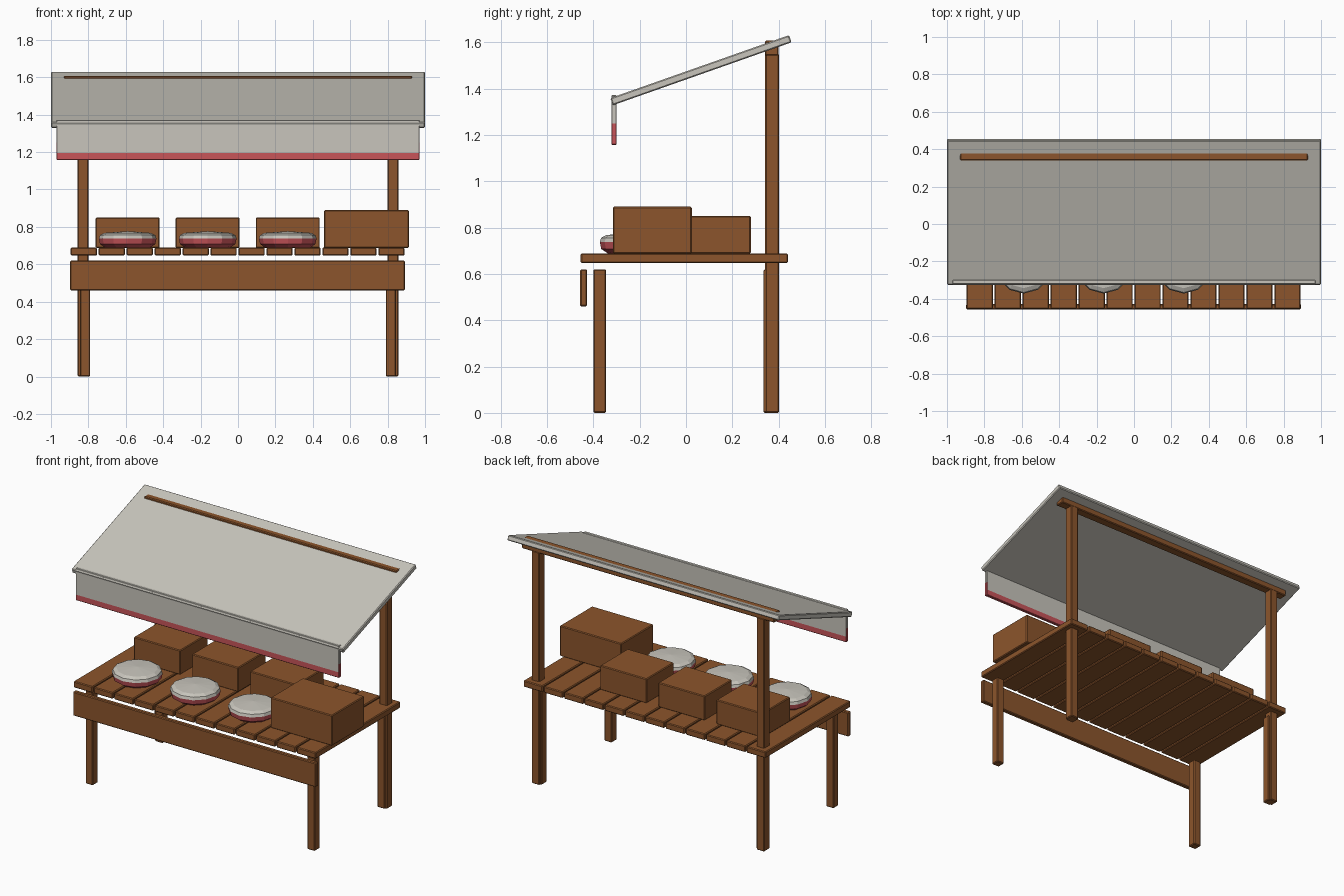
import bpy, bmesh, math
from mathutils import Matrix

if "Cube" in bpy.data.objects:
    bpy.data.objects.remove(bpy.data.objects["Cube"])


def material(name, rgb):
    m = bpy.data.materials.new(name)
    m.diffuse_color = (*rgb, 1)
    m.use_nodes = True
    m.node_tree.nodes["Principled BSDF"].inputs["Base Color"].default_value = m.diffuse_color
    return m


WOOD = material("brown_wood", (0.262, 0.091, 0.025))
CLOTH = material("pale_grey_cloth", (0.578, 0.558, 0.503))
RED = material("faded_red", (0.578, 0.089, 0.102))


def finish(name, bm, mats):
    bmesh.ops.recalc_face_normals(bm, faces=bm.faces)
    me = bpy.data.meshes.new(name)
    bm.to_mesh(me)
    bm.free()
    for m in mats:
        me.materials.append(m)
    ob = bpy.data.objects.new(name, me)
    bpy.context.collection.objects.link(ob)
    return ob


def box_mesh(x, y, z, bevel=0.005):
    """Bevelled box from (min, max) ranges."""
    bm = bmesh.new()
    bmesh.ops.create_cube(bm, size=1)
    for v in bm.verts:
        for i, (a, b) in enumerate((x, y, z)):
            v.co[i] = a if v.co[i] < 0 else b
    if bevel:
        bmesh.ops.bevel(bm, geom=bm.edges[:], offset=bevel, segments=1, affect='EDGES')
    return bm


def box(name, x, y, z, mat=WOOD, bevel=0.005):
    return finish(name, box_mesh(x, y, z, bevel), [mat])


# table top slats
pitch = 0.1495
for i in range(12):
    c = (i - 5.5) * pitch - 0.002
    box(f"table_slat_{i + 1}", (c - 0.07, c + 0.07), (-0.455, 0.44), (0.647, 0.689))

# legs and tall back posts
for s, side in ((-1, "left"), (1, "right")):
    leg = sorted((s * 0.79, s * 0.845))
    post = sorted((s * 0.80, s * 0.857))
    box(f"front_leg_{side}", leg, (-0.40, -0.345), (0, 0.62))
    box(f"back_leg_{side}", leg, (0.335, 0.39), (0, 0.62))
    box(f"back_post_{side}", post, (0.342, 0.402), (0, 1.55))

# front apron and roof beam
box("front_apron", (-0.897, 0.892), (-0.457, -0.427), (0.46, 0.62))
box("roof_beam", (-0.93, 0.93), (0.34, 0.40), (1.543, 1.607))

# sloping canopy
bm = box_mesh((-1, 1), (-0.409, 0.409), (-0.0165, 0.0165))
bmesh.ops.transform(bm, verts=bm.verts, matrix=Matrix.Translation((0, 0.0645, 1.4795))
                    @ Matrix.Rotation(math.radians(19.4), 4, 'X'))
finish("canopy", bm, [CLOTH])

# hanging valance: red hem, with the red reaching higher on the ends
bm = box_mesh((-0.97, 0.97), (-0.322, -0.30), (1.157, 1.372), 0.003)
for z in (1.195, 1.25):
    bmesh.ops.bisect_plane(bm, geom=bm.verts[:] + bm.edges[:] + bm.faces[:],
                           plane_co=(0, 0, z), plane_no=(0, 0, 1))
bm.normal_update()
for f in bm.faces:
    limit = 1.25 if abs(f.normal.x) > 0.5 else 1.195
    f.material_index = int(f.calc_center_median().z < limit)
finish("valance", bm, [CLOTH, RED])

# crates
for i, x in enumerate((-0.59, -0.162, 0.266)):
    box(f"small_crate_{i + 1}", (x - 0.171, x + 0.171), (-0.01, 0.28), (0.687, 0.85))
box("large_crate", (0.46, 0.913), (-0.315, 0.025), (0.687, 0.89))

# round twelve-sided tubs: red below, pale lid above
PROFILE = ((0.12, 0.689), (0.148, 0.708), (0.154, 0.738), (0.148, 0.756), (0.125, 0.768))
for i, x in enumerate((-0.59, -0.162, 0.266)):
    bm = bmesh.new()
    rings = []
    for r, z in PROFILE:
        rings.append([bm.verts.new((x + r * math.cos(k * math.pi / 6),
                                    -0.218 + r * math.sin(k * math.pi / 6), z))
                      for k in range(12)])
    top = bm.verts.new((x, -0.218, 0.777))
    bm.faces.new(rings[0])
    for k in range(12):
        n = (k + 1) % 12
        for a, b in zip(rings, rings[1:]):
            bm.faces.new((a[k], a[n], b[n], b[k]))
        bm.faces.new((rings[-1][k], rings[-1][n], top))
    for f in bm.faces:
        f.material_index = int(f.calc_center_median().z < 0.74)
    finish(f"round_tub_{i + 1}", bm, [CLOTH, RED])
